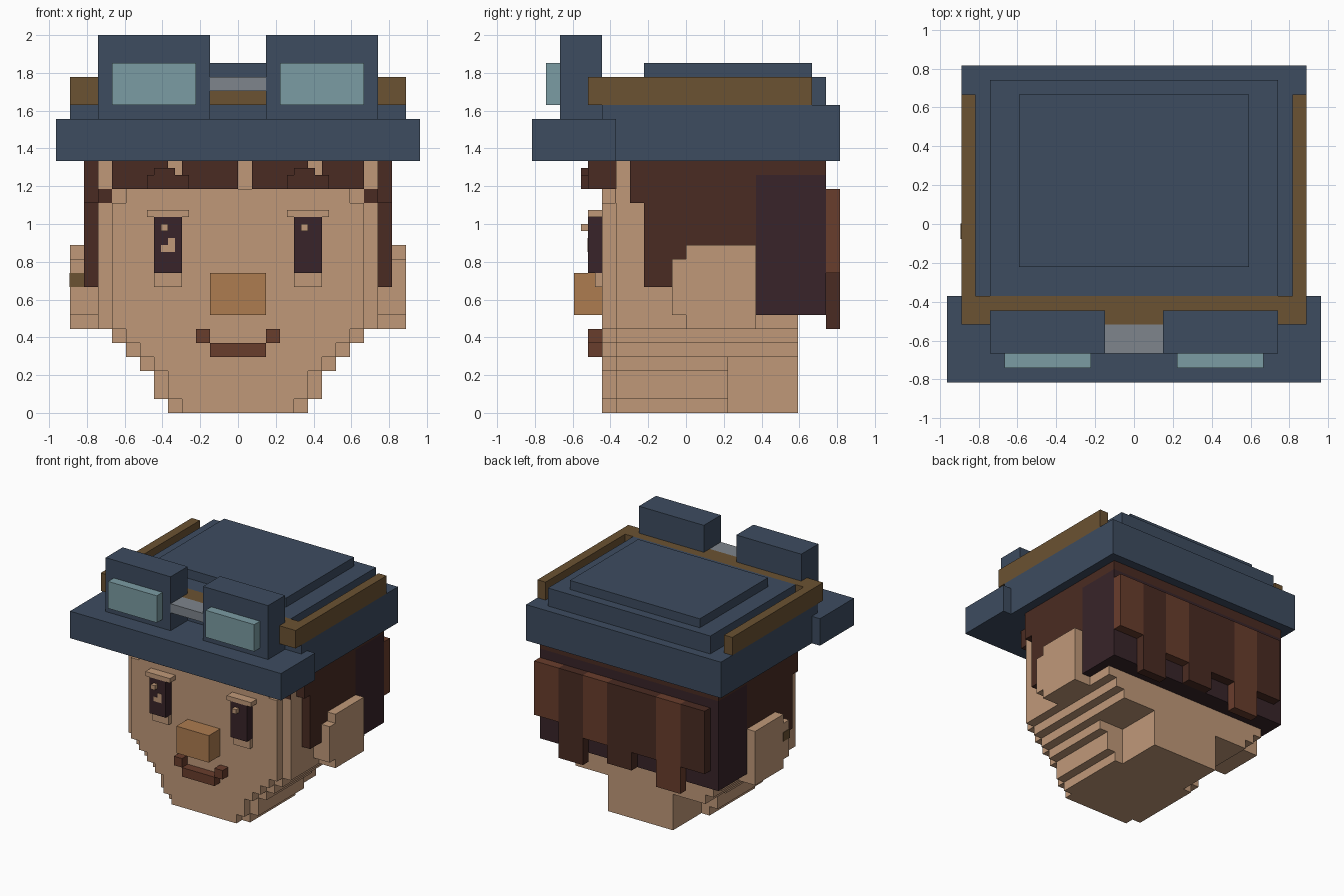
import bpy
import bmesh
from mathutils import Matrix, Vector

UNIT = 2 / 27  # one block edge

default_cube = bpy.data.objects.get("Cube")
if default_cube:
    bpy.data.objects.remove(default_cube, do_unlink=True)


def linear(channel):
    value = channel / 255
    return value / 12.92 if value <= 0.04045 else ((value + 0.055) / 1.055) ** 2.4


def material(name, code):
    color = tuple(linear(c) for c in bytes.fromhex(code)) + (1.0,)
    mat = bpy.data.materials.new(name)
    mat.use_nodes = True
    mat.diffuse_color = color
    shader = mat.node_tree.nodes["Principled BSDF"]
    shader.inputs["Base Color"].default_value = color
    shader.inputs["Roughness"].default_value = 0.9
    return mat


navy = material("navy cloth", "3d4c60")
skin = material("skin", "c09979")
glass = material("pale teal glass", "7b9ca3")
leather = material("brown leather", "6b5232")
metal = material("grey metal", "7e858c")
brown = material("dark brown hair", "4a2b22")
shade = material("deep brown hair", "382429")
auburn = material("reddish brown hair", "693d2c")
tan = material("tan nose", "ad7c50")


def blocks(name, mat, boxes, mirror=False):
    """One object from boxes given as x, y and z ranges in block units."""
    bm = bmesh.new()
    if mirror:
        boxes = boxes + [((-x[1], -x[0]), y, z) for x, y, z in boxes]
    for ranges in boxes:
        size = Vector([(hi - lo) * UNIT for lo, hi in ranges])
        center = Vector([(hi + lo) * UNIT / 2 for lo, hi in ranges])
        bmesh.ops.create_cube(bm, size=1, matrix=Matrix.Translation(center) @ Matrix.Diagonal(size).to_4x4())
    mesh = bpy.data.meshes.new(name)
    bm.to_mesh(mesh)
    bm.free()
    mesh.materials.append(mat)
    obj = bpy.data.objects.new(name, mesh)
    bpy.context.collection.objects.link(obj)
    return obj


def wide(half):
    return (-half, half)


# Hat: brim, band and two stepped tiers
blocks("hat_brim", navy, [(wide(13), (-11, -5), (18, 21))])
blocks("hat_band", navy, [(wide(12), (-6, 11), (18, 22))])
blocks("hat_lower_tier", navy, [(wide(10), (-5, 10), (22, 24))])
blocks("hat_upper_tier", navy, [(wide(8), (-3, 9), (24, 25))])

# Goggles
blocks("goggle_frames", navy, [((2, 10), (-9, -6), (21, 27))], mirror=True)
blocks("goggle_lenses", glass, [((3, 9), (-10, -9), (22, 25))], mirror=True)
blocks("goggle_bridge", metal, [(wide(2), (-9, -7), (23, 24))])
blocks("goggle_strap_front", leather, [(wide(12), (-7, -5), (22, 24))])
blocks("goggle_strap_sides", leather, [((11, 12), (-5, 9), (22, 24))], mirror=True)

# Head: stepped jaw rows with a front layer one block narrower
jaw_rows = [(5, 0, 1, 3), (6, 1, 3, 3), (7, 3, 4, 3), (8, 4, 5, 8), (9, 5, 6, 8), (10, 6, 18, 8)]
head = [(wide(half), (-5, back), (low, high)) for half, low, high, back in jaw_rows]
blocks("head", skin, head)
face = [(wide(half - 1), (-6, -5), (low, min(high, 15))) for half, low, high, back in jaw_rows]
blocks("face", skin, face + [(wide(8), (-6, -5), (15, 16))])
blocks("neck", skin, [(wide(4), (3, 8), (0, 4))])

# Ears and the single earring
blocks("ears", skin, [
    ((10, 12), (0, 5), (6, 12)),
    ((10, 12), (-1, 0), (7, 11)),
], mirror=True)
blocks("earring", leather, [((-12.05, -11), (-1.05, 0.05), (9, 10))])

# Eyes
blocks("eyes", shade, [((4, 6), (-7, -6), (10, 14))], mirror=True)
blocks("upper_eyelids", skin, [((3.5, 6.5), (-7, -6), (14, 14.5))], mirror=True)
blocks("lower_eyelids", skin, [((4, 6), (-6.5, -6), (9, 10))], mirror=True)
for side, left_edge in (("right", -5.5), ("left", 4.5)):
    blocks(side + "_eye_glint", skin, [((left_edge, left_edge + 0.5), (-7.5, -7), (13, 13.5))])
blocks("right_eye_reflection", skin, [
    ((-5.5, -4.5), (-7.05, -7), (11.5, 12)),
    ((-5, -4.5), (-7.05, -7), (12, 12.5)),
])

# Nose and mouth
blocks("nose", tan, [(wide(2), (-8, -6), (7, 10))])
blocks("mouth", auburn, [(wide(2), (-7, -6), (4, 5))])
blocks("mouth_corners", auburn, [((2, 3), (-7, -6), (5, 6))], mirror=True)

# Fringe with small gaps, and brows
blocks("fringe", brown, [
    ((-9, 0), (-7, -5), (16, 17)),
    ((1, 9), (-7, -5), (16, 17)),
] + [(span, (-7, -5), (17, 18)) for span in ((-9, -5), (-4, 0), (1, 5), (6, 9))])
blocks("brows", brown, [((3.5, 6.5), (-7.5, -7), (16, 17))], mirror=True)
blocks("brow_peaks", brown, [
    ((-6, -4.5), (-7.5, -7), (17, 17.5)),
    ((4, 5.5), (-7.5, -7), (17, 17.5)),
])

# Side and back hair
blocks("side_hair", brown, [
    ((10, 11), (-4, 5), (15, 18)),
    ((10, 11), (-3, 5), (12, 15)),
    ((10, 11), (-3, -1), (9, 12)),
    ((10, 11), (-1, 0), (11, 12)),
    ((10, 11), (5, 10), (17, 18)),
], mirror=True)
blocks("temple_hair", brown, [((9, 10), (-5.05, -5), (15, 16))], mirror=True)
blocks("lower_side_hair", shade, [((10, 11), (5, 10), (7, 17))], mirror=True)
blocks("back_hair", shade, [(wide(10), (8, 10), (7, 17))])
blocks("back_hair_top", brown, [(wide(10), (8, 10), (17, 18))])

# Hanging back locks, each three blocks wide
locks = [(auburn, 10), (brown, 6), (auburn, 9), (brown, 7), (brown, 9), (auburn, 6), (brown, 9)]
for index, (mat, low) in enumerate(locks):
    right = 8 - 3 * index
    blocks(f"back_lock_{index}", mat, [((right, right + 3), (10, 11), (low, 16))])
